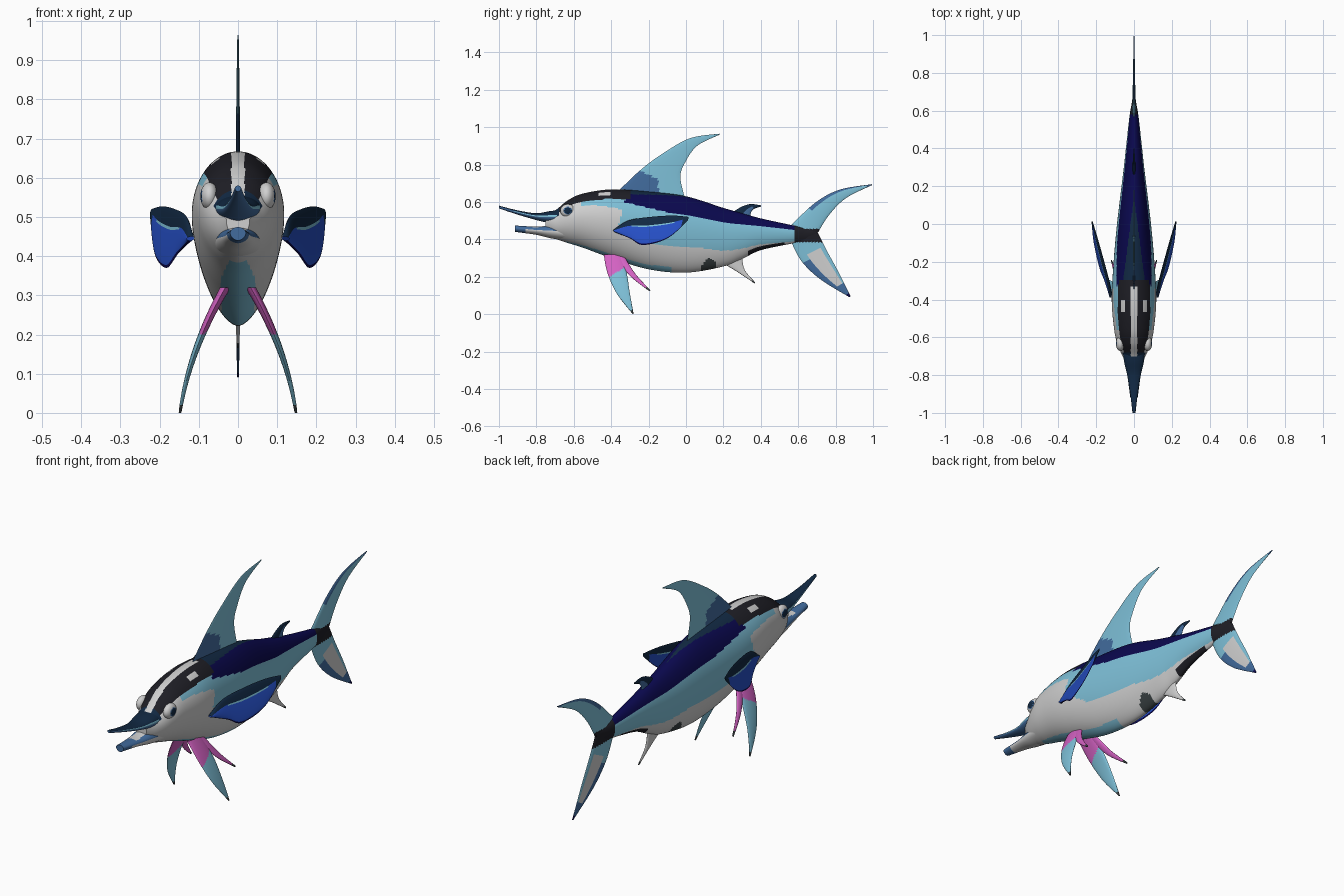
import bpy, bmesh, math

if "Cube" in bpy.data.objects:
    bpy.data.objects.remove(bpy.data.objects["Cube"])

# Palette (sRGB bytes converted to linear)
PALETTE = {"light_blue": (126, 192, 216), "navy": (10, 8, 78), "slate_blue": (17, 40, 66),
           "near_black": (30, 30, 37), "off_white": (208, 208, 208), "royal_blue": (38, 80, 200),
           "steel_blue": (66, 108, 158), "pink": (212, 98, 195), "dark_grey": (58, 66, 68)}
MATS = {}
for name, rgb in PALETTE.items():
    m = bpy.data.materials.new(name)
    m.diffuse_color = [((c / 255 + 0.055) / 1.055) ** 2.4 for c in rgb] + [1]
    m.use_nodes = True
    m.node_tree.nodes["Principled BSDF"].inputs["Base Color"].default_value = m.diffuse_color
    MATS[name] = m
INDEX = {n: i for i, n in enumerate(PALETTE)}


def spline(pts, t):
    """Catmull-Rom sample of a list of tuples, t in 0..1."""
    n = len(pts) - 1
    i = min(int(t * n), n - 1)
    u = t * n - i
    a, b, c, d = pts[max(i - 1, 0)], pts[i], pts[i + 1], pts[min(i + 2, n)]
    return [0.5 * (2 * q + (r - p) * u + (2 * p - 5 * q + 4 * r - s) * u * u
                   + (3 * q - p - 3 * r + s) * u ** 3) for p, q, r, s in zip(a, b, c, d)]


def finish(name, bm, angle=50):
    bmesh.ops.remove_doubles(bm, verts=bm.verts, dist=0.0003)
    bmesh.ops.recalc_face_normals(bm, faces=bm.faces)
    me = bpy.data.meshes.new(name)
    bm.to_mesh(me)
    bm.free()
    for m in MATS.values():
        me.materials.append(m)
    ob = bpy.data.objects.new(name, me)
    bpy.context.collection.objects.link(ob)
    bpy.ops.object.select_all(action='DESELECT')
    ob.select_set(True)
    bpy.context.view_layer.objects.active = ob
    bpy.ops.object.shade_smooth_by_angle(angle=math.radians(angle))
    return ob


def loft(name, sections, rule, rings, segs):
    """Skin over (y, top, bottom, half width) sections; rule(x, y, t) picks a colour."""
    bm = bmesh.new()
    rows = []
    for i in range(rings + 1):
        y, zt, zb, w = spline(sections, i / rings)
        mid = zb + 0.56 * (zt - zb)
        row = []
        for j in range(segs):
            a = 2 * math.pi * (j + 0.5) / segs
            s, c = math.sin(a), math.cos(a)
            k = abs(c) if s > 0 else abs(c) ** 1.2
            z = mid + s * ((zt - mid) if s > 0 else (mid - zb))
            row.append((bm.verts.new((math.copysign(w * k, c), y, z)), (z - zb) / (zt - zb)))
        rows.append(row)
    for p, q in zip(rows, rows[1:]):
        for j in range(segs):
            k = (j + 1) % segs
            f = bm.faces.new([p[j][0], p[k][0], q[k][0], q[j][0]])
            mid = f.calc_center_median()
            f.material_index = INDEX[rule(mid.x, mid.y, (p[j][1] + p[k][1] + q[j][1] + q[k][1]) / 4)]
    for r in (rows[0], rows[-1]):
        f = bm.faces.new([v for v, t in r])
        mid = f.calc_center_median()
        f.material_index = INDEX[rule(mid.x, mid.y, 0.5)]
    return finish(name, bm)


def fin(name, lead, trail, thick, rule, place=lambda y, z: 0, nu=48, nv=20):
    """Lens-section fin between two (y, z) edges; rule(y, z, u, v) picks a colour."""
    bm = bmesh.new()
    for side in (-1, 1):
        rows = []
        for i in range(nu + 1):
            a, b = spline(lead, i / nu), spline(trail, i / nu)
            row = []
            for j in range(nv + 1):
                v = j / nv
                y, z = a[0] + (b[0] - a[0]) * v, a[1] + (b[1] - a[1]) * v
                x = place(y, z) + side * thick * math.sqrt(v * (1 - v)) * (1 - 0.75 * i / nu)
                row.append(bm.verts.new((x, y, z)))
            rows.append(row)
        for i in range(nu):
            for j in range(nv):
                f = bm.faces.new([rows[i][j], rows[i][j + 1], rows[i + 1][j + 1], rows[i + 1][j]])
                c = f.calc_center_median()
                f.material_index = INDEX[rule(c.y, c.z, (i + .5) / nu, (j + .5) / nv)]
    return finish(name, bm, 80)


# Body
def body_rule(x, y, t):
    ax = abs(x)
    if y > 0.58:
        return "near_black"
    if t < 0.28 and -0.64 < y < -0.08 and ax < min(0.042, 0.022 + 0.12 * (y + .64)):
        return "light_blue"                        # throat and front belly
    if y < -0.33 and t > 0.8:                      # crown
        if ax < 0.017:
            return "off_white"
        if -0.465 < y < -0.405 and 0.046 < ax < 0.068:
            return "off_white"
    if y < -0.68 and t > 0.75:
        return "slate_blue"
    if y < -0.3 and t > 0.85 + 0.12 * max(0, y + .5):
        return "near_black"
    if y < -0.36 + 0.1 * (t - 0.5):                # cheeks
        if t > 0.77 - 0.3 * max(0, y + .5) and y > -0.56:
            return "light_blue"
        return "off_white"
    if t > 0.88 and ax < 0.058 - 0.13 * (y + .3):  # back
        return "slate_blue"
    if t > 0.76 + 0.3 * max(0, -0.1 - y):
        return "navy"
    if 0.08 < y < 0.16 and t < 0.17 - 4 * abs(y - .125) ** 1.5 * 3:
        return "dark_grey"
    if 0.33 < y < 0.53 and t < 0.13:
        return "near_black"
    edge = 0.34 - 0.45 * max(0, y - 0.05) + 1.2 * max(0, -0.22 - y)
    return "off_white" if t < edge else "light_blue"


loft("body", [(-.75, .54, .44, .03), (-.70, .555, .405, .06), (-.63, .61, .38, .09),
              (-.55, .645, .355, .106), (-.4, .667, .30, .118), (-.2, .655, .24, .108),
              (0, .63, .222, .09), (.2, .568, .255, .066), (.3, .54, .295, .054),
              (.4, .512, .342, .043), (.57, .475, .378, .024), (.64, .46, .39, .012),
              (.70, .45, .42, .004)], body_rule, 220, 144)


# Bill and lower jaw
def bill_rule(x, y, t):
    if t > 0.66:
        return "slate_blue"
    return "light_blue" if t > 0.5 and y > -0.92 else "steel_blue"


def jaw_rule(x, y, t):
    if y < -0.86:
        return "steel_blue"
    if t > 0.8 and abs(x) < 0.022 and y > -0.82:
        return "off_white"
    return "steel_blue" if t > 0.62 else "off_white"


loft("upper_bill", [(-.62, .56, .47, .06), (-.72, .552, .485, .054), (-.8, .54, .503, .036),
                    (-.9, .555, .532, .02), (-1, .58, .565, .008)], bill_rule, 40, 40)
loft("lower_jaw", [(-.62, .47, .39, .065), (-.72, .475, .405, .05), (-.8, .468, .424, .036),
                   (-.915, .474, .44, .02)], jaw_rule, 40, 40)

# Eyes: bulging pale lid with a dark pupil facing outward
for side, label in ((1, "right"), (-1, "left")):
    bm = bmesh.new()
    bmesh.ops.create_uvsphere(bm, u_segments=32, v_segments=24, radius=1)
    for f in bm.faces:
        c = f.calc_center_median()
        r = math.hypot(c.y, c.z)
        out = c.x * side > 0
        f.material_index = INDEX["slate_blue" if out and r < 0.48 else
                                 "steel_blue" if out and r < 0.58 else "off_white"]
    for v in bm.verts:
        v.co = (side * 0.073 + v.co.x * 0.023, -0.632 + v.co.y * 0.04, 0.553 + v.co.z * 0.035)
    finish(label + "_eye", bm)

# Dorsal fin and finlet
fin("dorsal_fin", [(-.39, .63), (-.25, .765), (-.13, .855), (.02, .94), (.18, .965)],
    [(0, .60), (-.03, .73), (-.005, .81), (.06, .90), (.18, .96)], 0.012,
    lambda y, z, u, v: "steel_blue" if y < -0.15 and z < 0.72 - 0.5 * (y + .15) and z < 0.80
    else "light_blue")
fin("rear_finlet", [(.22, .52), (.28, .565), (.34, .588), (.4, .582)],
    [(.36, .50), (.345, .53), (.36, .56), (.4, .575)], 0.02,
    lambda y, z, u, v: "steel_blue" if v > 0.5 and u < 0.7 else "slate_blue")

# Tail
fin("tail_upper_lobe", [(.565, .478), (.69, .595), (.82, .665), (.995, .695)],
    [(.705, .435), (.765, .53), (.855, .62), (.995, .69)], 0.018,
    lambda y, z, u, v: "near_black" if z < 0.456 else
    "steel_blue" if (v < 0.2 and u > 0.25) or u > 0.92 else "light_blue")


def lower_tail(y, z, u, v):
    if z > 0.385:
        return "near_black"
    if u > 0.93:
        return "navy"
    if v < 0.32 and u > 0.35 or u > 0.82:
        return "steel_blue"
    return "off_white" if 0.28 < u and 0.32 < v < 0.85 else "light_blue"


fin("tail_lower_lobe", [(.565, .38), (.62, .28), (.72, .185), (.875, .09)],
    [(.705, .435), (.75, .345), (.81, .235), (.88, .095)], 0.018, lower_tail)

# Fin under the rear of the body
fin("anal_fin", [(.18, .28), (.26, .235), (.365, .165)], [(.3, .30), (.315, .235), (.37, .17)],
    0.02, lambda y, z, u, v: "dark_grey" if u > 0.88 else "off_white")


# Paired fins
def pectoral_rule(y, z, u, v):
    if v < 0.28 or u > 0.9:
        return "slate_blue"
    if v > 0.94:
        return "navy"
    return "light_blue" if v < 0.33 and 0.3 < u < 0.8 else "royal_blue"


def pelvic_rule(y, z, u, v):
    if z < 0.02:
        return "dark_grey"
    return "pink" if z > 0.2 + 0.6 * (y + .41) else "light_blue"


for side, label in ((1, "right"), (-1, "left")):
    def spread(y, z):
        return side * (0.122 + 0.29 * (y + .37) + 0.22 * (.46 - z))

    def splay(y, z):
        d = 0.32 - z
        return side * (0.032 + 0.58 * d - 0.68 * d * d)

    fin(label + "_pectoral_fin", [(-.39, .45), (-.31, .50), (-.19, .52), (-.07, .527), (.015, .52)],
        [(-.385, .44), (-.30, .405), (-.23, .37), (-.10, .405), (.01, .50)], 0.02,
        pectoral_rule, spread)
    fin(label + "_pelvic_fin", [(-.44, .32), (-.42, .22), (-.37, .11), (-.285, 0)],
        [(-.34, .32), (-.315, .21), (-.30, .11), (-.28, .002)], 0.028, pelvic_rule, splay)
    fin(label + "_rear_pelvic_fin", [(-.38, .31), (-.30, .205), (-.195, .122)],
        [(-.33, .31), (-.27, .215), (-.19, .128)], 0.02,
        lambda y, z, u, v: "dark_grey" if u > 0.86 else "pink", splay)
